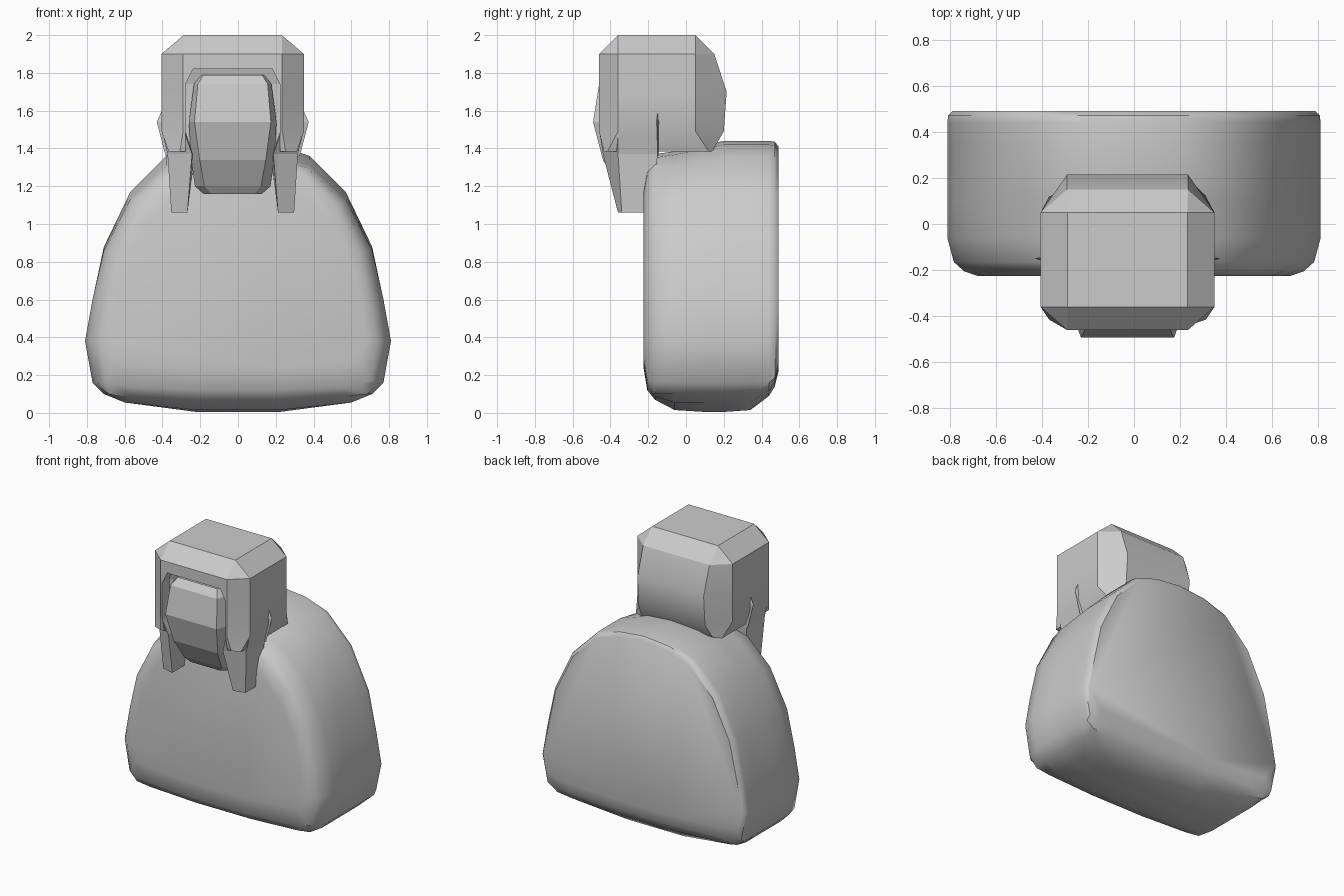
import bpy, bmesh

CX = -0.028  # the head sits slightly off centre


def loft(name, rings, smooth=None):
    """Skin a stack of equal-length rings and cap both ends."""
    bm = bmesh.new()
    loops = [[bm.verts.new(p) for p in r] for r in rings]
    n = len(loops[0])
    for a, b in zip(loops, loops[1:]):
        for i in range(n):
            j = (i + 1) % n
            bm.faces.new((a[i], a[j], b[j], b[i]))
    bm.faces.new(loops[0][::-1])
    bm.faces.new(loops[-1])
    bmesh.ops.remove_doubles(bm, verts=bm.verts, dist=0.0005)
    bmesh.ops.recalc_face_normals(bm, faces=bm.faces)
    me = bpy.data.meshes.new(name)
    bm.to_mesh(me)
    bm.free()
    ob = bpy.data.objects.new(name, me)
    bpy.context.collection.objects.link(ob)
    if smooth:
        bpy.ops.object.select_all(action='DESELECT')
        ob.select_set(True)
        bpy.context.view_layer.objects.active = ob
        bpy.ops.object.shade_smooth_by_angle(angle=smooth)
    return ob


def octagon(x, y0, y1, cx, c0, c1, z):
    """Rectangle of half width x with cut corners, centred on the head."""
    pts = [(x - cx, y0), (x, y0 + c0), (x, y1 - c1), (x - cx, y1),
           (cx - x, y1), (-x, y1 - c1), (-x, y0 + c0), (cx - x, y0)]
    return [(CX + px, py, z) for px, py in pts]


# Body: sack-shaped outline swept from front to back
half = [(0.22, 0.0), (0.60, 0.055), (0.71, 0.10), (0.77, 0.16), (0.81, 0.38),
        (0.77, 0.60), (0.71, 0.88), (0.57, 1.17), (0.38, 1.36), (0.20, 1.42)]
outline = half + [(0, 1.44)] + [(-x, z) for x, z in half[::-1]]
# y, width scale, bottom, top
sections = [(-0.225, 0.84, 0.24, 1.22), (-0.205, 0.91, 0.12, 1.33),
            (-0.165, 0.965, 0.07, 1.37), (-0.06, 1.0, 0.015, 1.385),
            (0.10, 1.0, 0.005, 1.42), (0.20, 1.0, 0.005, 1.44),
            (0.34, 1.0, 0.015, 1.44), (0.44, 1.0, 0.09, 1.44),
            (0.47, 0.995, 0.14, 1.435), (0.49, 0.97, 0.22, 1.41)]
rings = []
for y, s, lo, hi in sections:
    rings.append([(x * s, y, max(lo + 0.15 * z, lo + (hi - lo) * z / 1.44)
                   if z < 0.3 else lo + (hi - lo) * z / 1.44)
                  if lo > 0.3 else
                  (x * s, y, max(z, lo + 0.3 * z) if z < 0.6 else
                   z + (hi - 1.44) * (z - 0.6) / 0.84)
                  for x, z in outline])
loft("body", rings, 0.7)

# Head: box with cut corners and a bulging back
head = loft("head", [
    octagon(0.34, -0.435, 0.14, 0.06, 0.02, 0.02, 1.385),
    octagon(0.377, -0.46, 0.20, 0.115, 0.10, 0.15, 1.49),
    octagon(0.377, -0.46, 0.215, 0.115, 0.10, 0.165, 1.70),
    octagon(0.377, -0.46, 0.15, 0.115, 0.10, 0.10, 1.90),
    octagon(0.26, -0.36, 0.05, 0, 0, 0, 2.0)], 0.45)

# Recess around the face
cutter = loft("face_recess_cutter", [
    octagon(0.25, -0.60, -0.38, 0, 0, 0, 1.2),
    octagon(0.25, -0.60, -0.38, 0, 0, 0, 1.74),
    octagon(0.21, -0.60, -0.40, 0, 0, 0, 1.82)])
cutter.hide_render = True
cutter.hide_viewport = True
mod = head.modifiers.new("recess", 'BOOLEAN')
mod.operation = 'DIFFERENCE'
mod.object = cutter

# Face: faceted block tapering to the chin
loft("face", [
    octagon(0.155, -0.33, -0.15, 0.04, 0.03, 0.02, 1.16),
    octagon(0.20, -0.36, -0.15, 0.05, 0.05, 0.02, 1.20),
    octagon(0.22, -0.44, -0.15, 0.045, 0.08, 0.02, 1.34),
    octagon(0.232, -0.492, -0.15, 0.03, 0.08, 0.02, 1.54),
    octagon(0.205, -0.46, -0.15, 0.02, 0.06, 0.02, 1.74),
    octagon(0.165, -0.42, -0.15, 0.01, 0.03, 0.02, 1.79)])

# Side locks hanging in front of the body, and small flares on the head sides
for side, s in (("right", 1), ("left", -1)):
    lock = [
        [(0.26, -0.46), (0.377, -0.36), (0.377, -0.15), (0.24, -0.15), 1.50],
        [(0.215, -0.44), (0.345, -0.36), (0.345, -0.15), (0.20, -0.15), 1.37],
        [(0.24, -0.36), (0.325, -0.34), (0.325, -0.18), (0.24, -0.18), 1.06]]
    loft(side + "_lock", [[(CX + s * x, y, r[-1]) for x, y in r[:-1]] for r in lock])
    flare = [(0.375, 0.004, 1.60), (0.402, 0.02, 1.54), (0.355, 0.004, 1.36)]
    loft(side + "_flare", [[(CX + s * x, -0.15, z), (CX + s * 0.33, -0.15 - w, z),
                            (CX + s * 0.33, -0.15 + w, z)]
                           for x, w, z in flare])
